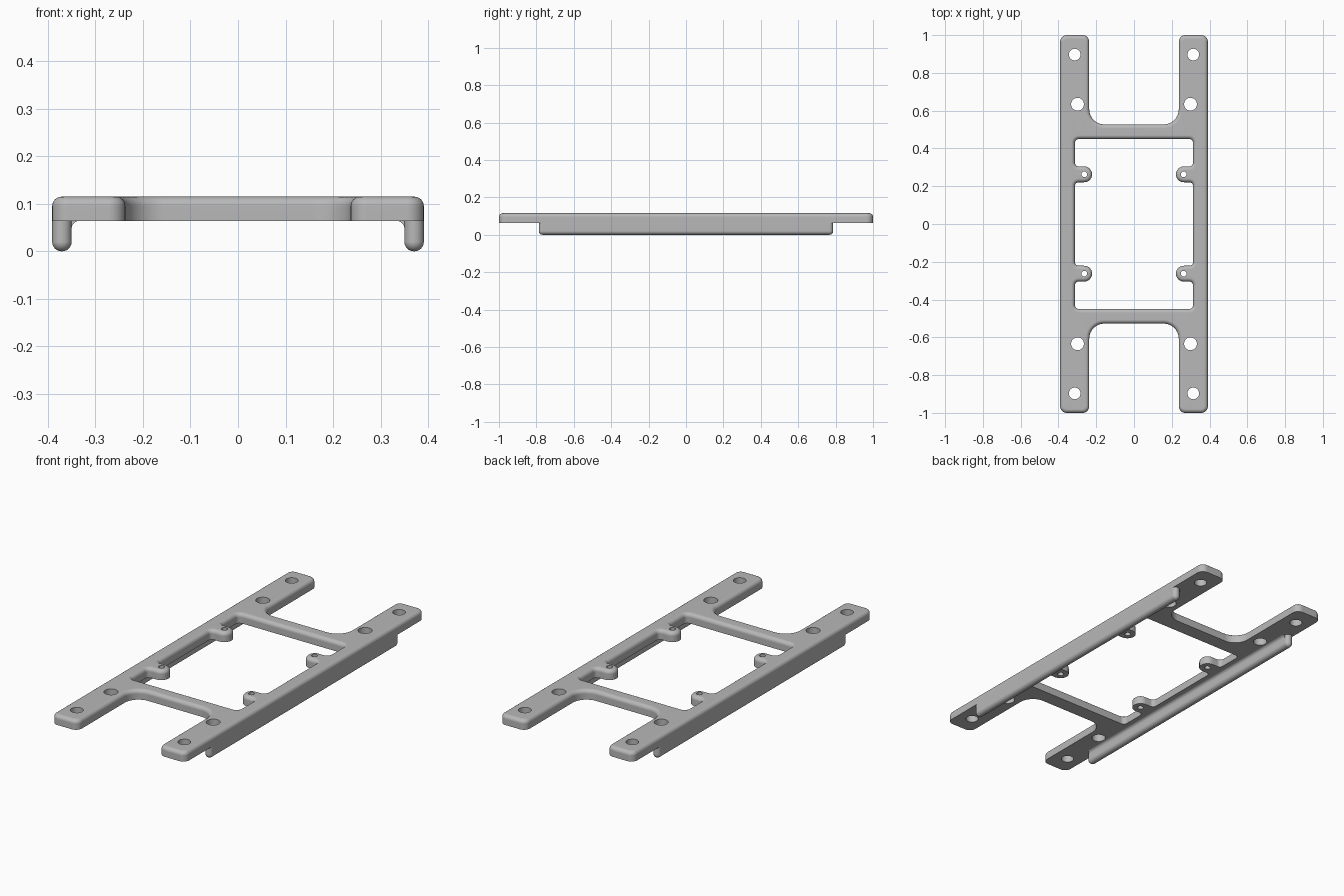
import bpy, bmesh, math
from mathutils import Vector

cube = bpy.data.objects.get("Cube")
if cube:
    bpy.data.objects.remove(cube, do_unlink=True)

grey = bpy.data.materials.new("plain grey")
grey.use_nodes = True
grey.diffuse_color = (0.48, 0.48, 0.48, 1)
grey.node_tree.nodes["Principled BSDF"].inputs["Base Color"].default_value = grey.diffuse_color

PLATE_Z, TOP_Z = 0.064, 0.115
FILLET = 0.02


def rounded(corners, inset, steps=8):
    """Right-angled outline of (x, y, radius) corners, inset to the left of travel."""
    points = []
    for i, (x, y, r) in enumerate(corners):
        p = Vector((x, y))
        a = (p - Vector(corners[i - 1][:2])).normalized()
        b = (Vector(corners[(i + 1) % len(corners)][:2]) - p).normalized()
        p += inset * (a.orthogonal() + b.orthogonal())
        r += -inset if a.cross(b) > 0 else inset
        centre = p + r * (b - a)
        for k in range(steps + 1):
            t = math.pi / 2 * k / steps
            points.append(centre + r * (a * math.sin(t) - b * math.cos(t)))
    return points


def circle(x, y, r, steps=32):
    return [Vector((x + r * math.cos(2 * math.pi * k / steps),
                    y + r * math.sin(2 * math.pi * k / steps))) for k in range(steps)]


def finish(bm, name):
    bmesh.ops.recalc_face_normals(bm, faces=bm.faces)
    mesh = bpy.data.meshes.new(name)
    bm.to_mesh(mesh)
    bm.free()
    mesh.materials.append(grey)
    obj = bpy.data.objects.new(name, mesh)
    bpy.context.collection.objects.link(obj)
    bpy.ops.object.select_all(action='DESELECT')
    obj.select_set(True)
    bpy.context.view_layer.objects.active = obj
    bpy.ops.object.shade_smooth_by_angle(angle=math.radians(35))
    normals = obj.modifiers.new("clean normals", 'WEIGHTED_NORMAL')
    normals.keep_sharp = True
    return obj


def solid(name, outlines, holes, levels):
    """Stack the outlines through (z, inset) levels and cap both ends."""
    bm = bmesh.new()
    caps = [[], []]
    jobs = [[(z, rounded(o, d)) for z, d in levels] for o in outlines]
    jobs += [[(z, circle(*h)) for z in (levels[0][0], levels[-1][0])] for h in holes]
    for job in jobs:
        rings = [[bm.verts.new((p.x, p.y, z)) for p in pts] for z, pts in job]
        n = len(rings[0])
        for low, high in zip(rings, rings[1:]):
            for i in range(n):
                j = (i + 1) % n
                bm.faces.new((low[i], low[j], high[j], high[i]))
        for cap, ring in zip(caps, (rings[0], rings[-1])):
            cap += [bm.edges.get((ring[i], ring[(i + 1) % n])) for i in range(n)]
    for cap in caps:
        bmesh.ops.triangle_fill(bm, edges=cap, use_beauty=True, normal=(0, 0, 1))
    return finish(bm, name)


def mirrored(quarter):
    """Complete an outline from its +x +y quarter, listed from the y axis side."""
    half = quarter + [(x, -y, r) for x, y, r in reversed(quarter)]
    return half + [(-x, y, r) for x, y, r in reversed(half)]


# Rounding from a straight wall to a flat end
arc = [math.pi / 2 * k / 6 for k in range(7)]

# H-shaped plate with a window, four screw tabs and drilled arms
outer = mirrored([(0.237, 0.527, 0.08), (0.237, 1.0, 0.035), (0.391, 1.0, 0.035)])[::-1]
window = mirrored([(0.313, 0.45, 0.022), (0.313, 0.305, 0.02), (0.222, 0.305, 0.0418),
                   (0.222, 0.221, 0.0418), (0.313, 0.221, 0.02)])
holes = [(sx * x, sy * y, r) for sx in (1, -1) for sy in (1, -1)
         for x, y, r in ((0.314, 0.897, 0.031), (0.299, 0.634, 0.034), (0.263, 0.263, 0.015))]
levels = [(PLATE_Z, 0)] + [(TOP_Z - FILLET * (1 - math.sin(t)), FILLET * (1 - math.cos(t)))
                           for t in arc]
solid("frame_plate", [outer, window], holes, levels)

# Round-bottomed side rails, each with a hollow fillet along its inner side
IN, OUT, END = 0.35, 0.391, 0.787
for side, s in (("left", 1), ("right", -1)):
    a, b = sorted((s * IN, s * OUT))
    rail = [(a, -END, 0.0202), (b, -END, 0.0202), (b, END, 0.0202), (a, END, 0.0202)]
    solid(side + "_rail", [rail], [], [(PLATE_Z, 0)] + [
        (FILLET * (1 - math.sin(t)), FILLET * (1 - math.cos(t))) for t in arc])

    bm = bmesh.new()
    r = 0.016
    profile = [(IN, PLATE_Z)] + [(IN - r + r * math.cos(t), PLATE_Z - r + r * math.sin(t))
                                 for t in arc]
    face = bm.faces.new([bm.verts.new((s * x, -END + 0.02, z)) for x, z in profile])
    new = bmesh.ops.extrude_face_region(bm, geom=[face])["geom"]
    bmesh.ops.translate(bm, vec=(0, 2 * END - 0.04, 0),
                        verts=[v for v in new if isinstance(v, bmesh.types.BMVert)])
    finish(bm, side + "_rail_fillet")
